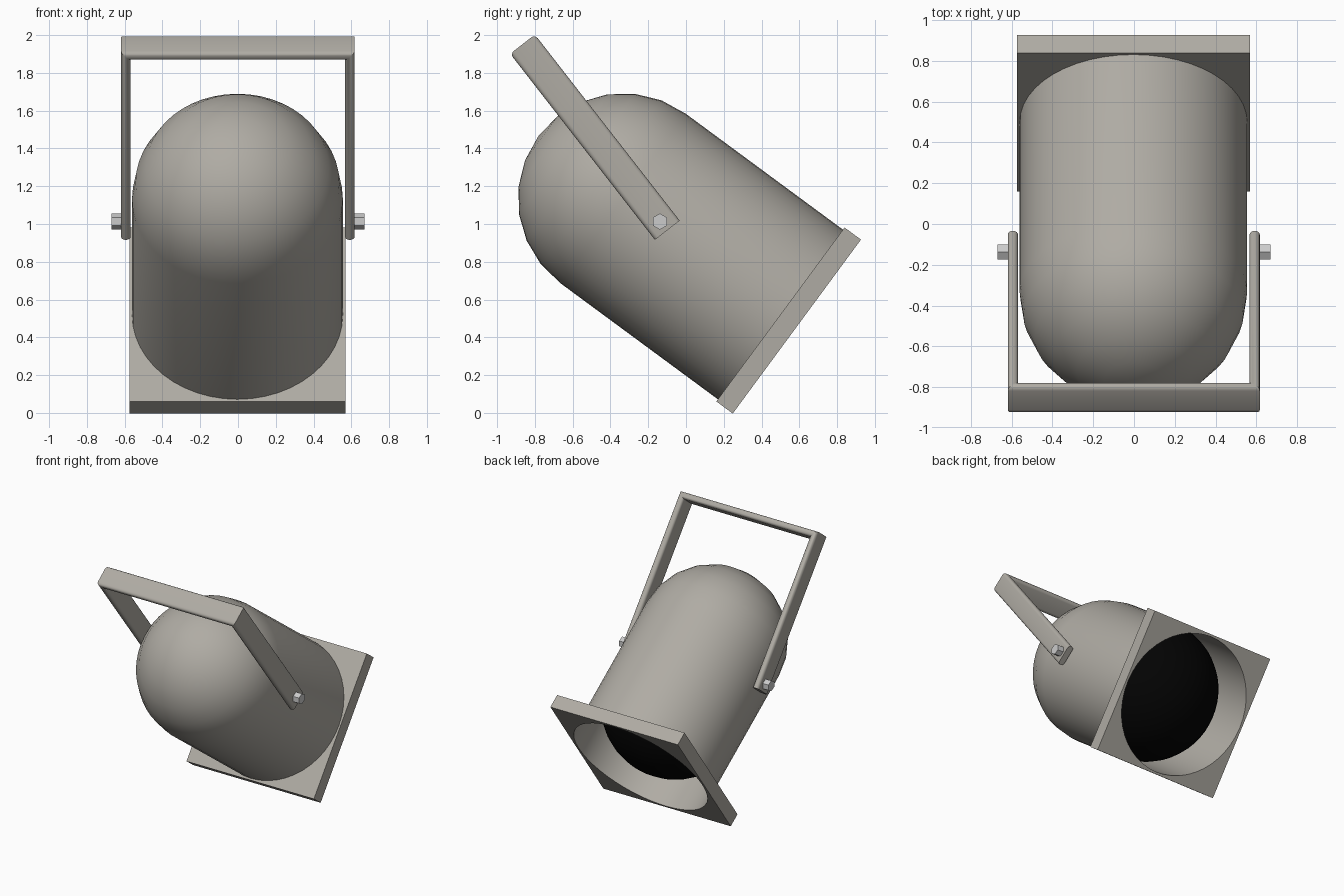
import bpy, bmesh, math
from mathutils import Matrix, Vector

if "Cube" in bpy.data.objects:
    bpy.data.objects.remove(bpy.data.objects["Cube"])

CX = -0.003
SEG = 48
TILT = math.radians(36.4)
R, HOLE = 0.558, 0.554
FRONT = 0.108                    # thickness of the front frame
LENS_Z, LENS_R = FRONT - 0.558, 0.552
PAINT = (0.43, 0.41, 0.37, 1)
STEEL = (0.72, 0.74, 0.74, 1)
BLACK = (0.001, 0.001, 0.001, 1)


def material(name, color):
    mat = bpy.data.materials.new(name)
    mat.diffuse_color = color
    mat.use_nodes = True
    mat.node_tree.nodes["Principled BSDF"].inputs["Base Color"].default_value = mat.diffuse_color
    return mat


paint = material("grey_paint", PAINT)
steel = material("bolt_steel", STEEL)
black = material("dark_glass", BLACK)


def frame(origin, zdir):
    # local Z along zdir (in the y-z plane), local X along world X
    z = Vector(zdir).normalized()
    x = Vector((1, 0, 0))
    y = z.cross(x)
    m = Matrix((x, y, z)).transposed().to_4x4()
    m.translation = origin
    return m


def finish(name, bm, matrix, mat):
    bmesh.ops.recalc_face_normals(bm, faces=bm.faces)
    me = bpy.data.meshes.new(name)
    bm.to_mesh(me)
    bm.free()
    me.materials.append(mat)
    ob = bpy.data.objects.new(name, me)
    bpy.context.collection.objects.link(ob)
    ob.matrix_world = matrix
    bpy.ops.object.select_all(action='DESELECT')
    ob.select_set(True)
    bpy.context.view_layer.objects.active = ob
    bpy.ops.object.shade_smooth_by_angle(angle=math.radians(35))


def skin(bm, loops, closed=False):
    # quads between consecutive rings of points
    rings = [[bm.verts.new(p) for p in loop] for loop in loops]
    pairs = list(zip(rings, rings[1:])) + ([(rings[-1], rings[0])] if closed else [])
    for a, b in pairs:
        for i in range(len(a)):
            j = (i + 1) % len(a)
            bm.faces.new((a[i], a[j], b[j], b[i]))
    return rings


def circle(r, z):
    return [(r * math.cos(2 * math.pi * i / SEG), r * math.sin(2 * math.pi * i / SEG), z)
            for i in range(SEG)]


def square(h, z):
    pts = []
    for x, y, _ in circle(1, z):
        k = h / max(abs(x), abs(y))
        pts.append((x * k, y * k, z))
    return pts


def lathe(bm, pole_z, profile):
    # rings closed by a triangle fan at the pole
    rings = skin(bm, [circle(r, z) for r, z in profile])
    pole = bm.verts.new((0, 0, pole_z))
    for i in range(SEG):
        bm.faces.new((pole, rings[0][(i + 1) % SEG], rings[0][i]))


def dome(r, z, sign, step):
    return [(r * math.sin(math.radians(a)), z + sign * r * math.cos(math.radians(a)))
            for a in range(step, 91, step)]


lamp = frame((CX, 0.50, 0.521), (0, math.cos(TILT), -math.sin(TILT)))

# can: hemispherical back, straight barrel, inner sleeve
bm = bmesh.new()
lathe(bm, -1.034 - R, dome(R, -1.034, -1, 15) + [(R, 0), (HOLE, 0), (HOLE, LENS_Z)])
finish("can_body", bm, lamp, paint)

# dark domed lens bulging towards the mouth
bm = bmesh.new()
lathe(bm, LENS_Z + LENS_R, dome(LENS_R, LENS_Z, 1, 10))
finish("domed_lens", bm, lamp, black)

# square front frame with round opening
bm = bmesh.new()
skin(bm, [circle(HOLE, 0), square(0.572, 0), square(0.572, FRONT), circle(HOLE, FRONT)], True)
finish("front_frame", bm, lamp, paint)

# yoke: rounded flat bar swept along a mitred U
T, W, C, LEN, OUT = 0.025, 0.083, 0.024, 1.248, 0.618
section = []
for sx, sy, start in ((1, 1, 0), (-1, 1, 90), (-1, -1, 180), (1, -1, 270)):
    for k in range(5):
        a = math.radians(start + k * 22.5)
        section.append((sx * (T - C) + C * math.cos(a), sy * (W - C) + C * math.sin(a)))
mid, top = OUT - T, LEN - T
loops = [[(-mid - u, w, 0) for u, w in section],
         [(-mid - u, w, top + u) for u, w in section],
         [(mid + u, w, top + u) for u, w in section],
         [(mid + u, w, 0) for u, w in section]]
bm = bmesh.new()
rings = skin(bm, loops)
bm.faces.new(rings[0])
bm.faces.new(rings[-1])
finish("yoke", bm, frame((-0.001, -0.099, 0.967), (0, -0.614, 0.789)), paint)

# hexagonal pivot bolts
for side, label in ((-1, "left"), (1, "right")):
    bm = bmesh.new()
    bmesh.ops.create_cone(
        bm, cap_ends=True, segments=6, radius1=0.043, radius2=0.043, depth=0.055,
        matrix=Matrix.Translation((side * 0.6425, 0, 0))
        @ Matrix.Rotation(math.radians(90), 4, 'Y')
        @ Matrix.Rotation(math.radians(90), 4, 'Z'))
    finish(label + "_pivot_bolt", bm, Matrix.Translation((0, -0.138, 1.013)), steel)
